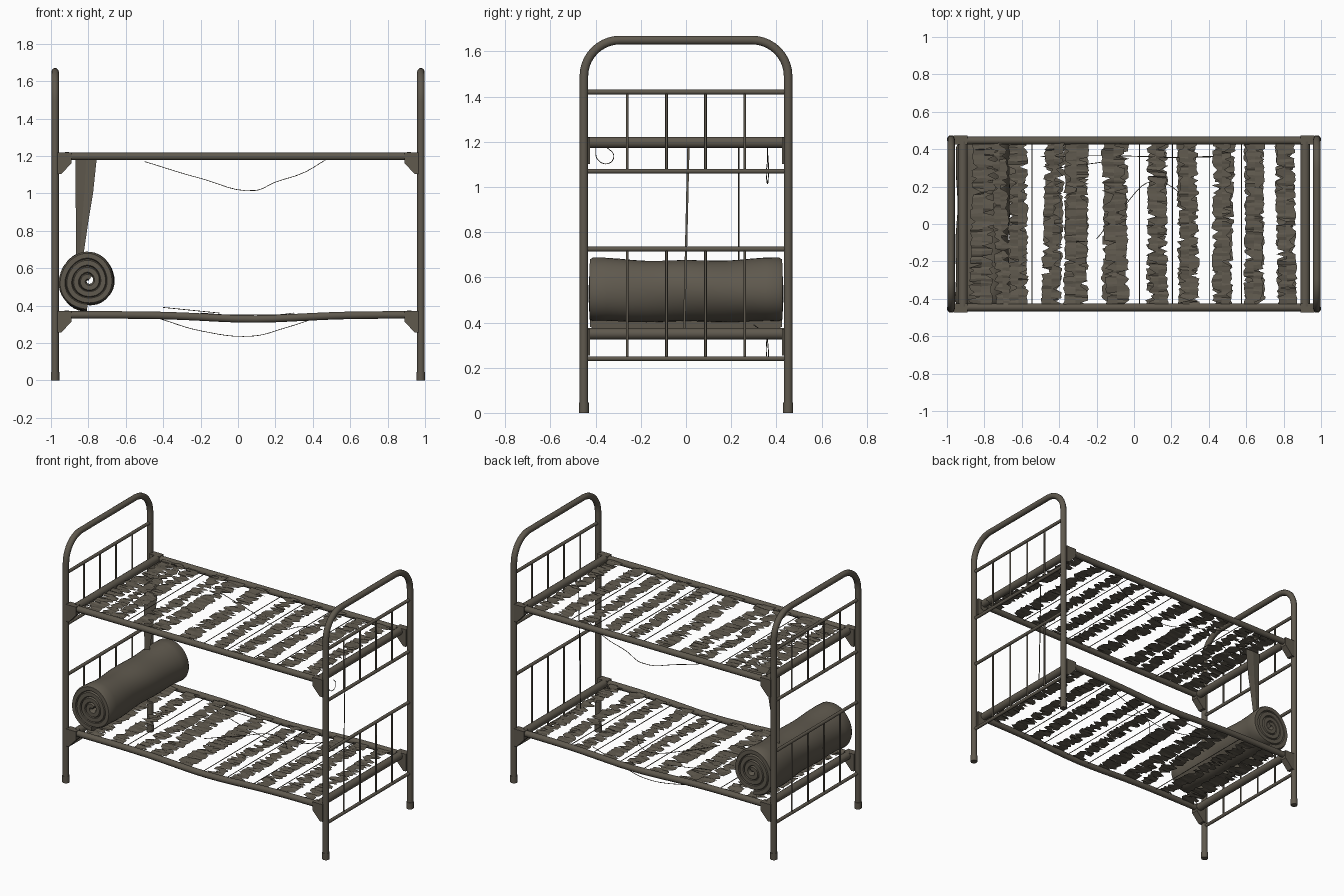
import bpy
import math
import random
from mathutils import Vector

random.seed(4)
if "Cube" in bpy.data.objects:
    bpy.data.objects.remove(bpy.data.objects["Cube"])

metal = bpy.data.materials.new("worn_grey_brown")
metal.use_nodes = True
COLOR = (0.115, 0.1, 0.076, 1)
metal.diffuse_color = COLOR
metal.node_tree.nodes["Principled BSDF"].inputs["Base Color"].default_value = COLOR


def add_mesh(name, verts, faces, smooth=False):
    mesh = bpy.data.meshes.new(name)
    mesh.from_pydata(verts, [], faces)
    mesh.materials.append(metal)
    mesh.update()
    obj = bpy.data.objects.new(name, mesh)
    bpy.context.collection.objects.link(obj)
    if smooth:
        bpy.ops.object.select_all(action="DESELECT")
        obj.select_set(True)
        bpy.context.view_layer.objects.active = obj
        bpy.ops.object.shade_smooth_by_angle(angle=math.radians(50))
    return obj


def tube(name, points, radius, detail=3, smooth_path=False):
    curve = bpy.data.curves.new(name, "CURVE")
    curve.dimensions = "3D"
    curve.bevel_depth = radius
    curve.bevel_resolution = detail
    curve.use_fill_caps = True
    curve.materials.append(metal)
    if smooth_path:
        spline = curve.splines.new("BEZIER")
        spline.bezier_points.add(len(points) - 1)
        for bp, p in zip(spline.bezier_points, points):
            bp.co = p
            bp.handle_left_type = bp.handle_right_type = "AUTO"
        spline.resolution_u = 6
    else:
        spline = curve.splines.new("POLY")
        spline.points.add(len(points) - 1)
        for sp, p in zip(spline.points, points):
            sp.co = (*p, 1)
    for s in curve.splines:
        s.use_smooth = True
    obj = bpy.data.objects.new(name, curve)
    bpy.context.collection.objects.link(obj)
    return obj


def prism(name, outline, y0, y1):
    # extrude an x-z outline along y
    n = len(outline)
    verts = [(x, y, z) for y in (y0, y1) for x, z in outline]
    faces = [list(range(n)), list(range(2 * n - 1, n - 1, -1))]
    faces += [(i, i + n, (i + 1) % n + n, (i + 1) % n) for i in range(n)]
    return add_mesh(name, verts, faces)


END_X, POST_Y, TOP_Z, BEND = 0.978, 0.452, 1.65, 0.16
LEVELS = {"upper": 1.197, "lower": 0.35}


def sag(level, x):
    # the lower bed is bent downwards in the middle
    return -0.022 * math.exp(-((x - 0.08) / 0.35) ** 2) if level == "lower" else 0


# Head and foot ends
for side, end in ((-1, "right"), (1, "left")):
    x = side * END_X
    arch = [(x, -POST_Y, 0)]
    for sy in (-1, 1):
        angles = [math.pi / 2 * i / 10 for i in range(11)]
        if sy == 1:
            angles.reverse()
        arch += [(x, sy * (POST_Y - BEND + BEND * math.cos(a)),
                  TOP_Z - BEND + BEND * math.sin(a)) for a in angles]
    arch.append((x, POST_Y, 0))
    tube(end + "_end_hoop", arch, 0.02)
    for sy in (-1, 1):
        tube(end + "_foot", [(x, sy * POST_Y, 0), (x, sy * POST_Y, 0.045)], 0.023)
    for low, high in ((0.24, 0.725), (1.07, 1.42)):
        for z in (low, high):
            tube(end + "_panel_bar", [(x, -POST_Y, z), (x, POST_Y, z)], 0.011)
        for y in (-0.26, -0.086, 0.086, 0.26):
            tube(end + "_panel_spindle", [(x, y, low), (x, y, high)], 0.006, 2)

# Bed frames with corner brackets
for level, z in LEVELS.items():
    for sy in (-1, 1):
        path = [(i * 0.095, sy * 0.446, z + sag(level, i * 0.095)) for i in range(-10, 11)]
        tube(level + "_side_rail", path, 0.021)
    for sx in (-1, 1):
        tube(level + "_end_rail", [(sx * 0.915, -0.44, z), (sx * 0.915, 0.44, z)], 0.026)
        outline = [(sx * a, z + b) for a, b in
                   ((0.965, 0.022), (0.89, 0.022), (0.89, -0.035), (0.945, -0.095), (0.965, -0.095))]
        for sy in (-1, 1):
            prism(level + "_corner_bracket", outline, sy * 0.425, sy * 0.472)


# Torn cloth straps across each bed
def strap(name, level, x, half):
    rows, verts = 60, []
    skew = random.uniform(-0.012, 0.012)
    for r in range(rows + 1):
        y = -0.435 + 0.87 * r / rows + random.uniform(-0.004, 0.004)
        cx = x + skew * y / 0.435
        offs = []
        for s in (-1, 1):
            edge = half + random.uniform(-0.008, 0.006)
            if random.random() < 0.2:
                edge -= random.uniform(0.015, half * 0.95)
            offs.append(s * edge)
        z = LEVELS[level] + 0.008 + sag(level, x) + 0.004 * math.sin(9 * y + 20 * x)
        for k in (offs[0], 0, offs[1]):
            verts.append((cx + k, y + k * random.uniform(-0.12, 0.12),
                          z + random.uniform(-0.005, 0.005)))
    faces = [(3 * r + c, 3 * r + c + 1, 3 * r + c + 4, 3 * r + c + 3)
             for r in range(rows) for c in (0, 1)]
    add_mesh(name, verts, faces)


CENTERS = (0.813, 0.643, 0.47, 0.293, 0.125, -0.1, -0.31, -0.435, -0.62, -0.81)
for level in LEVELS:
    for x in CENTERS:
        wide = 0.062 if x < -0.7 or -0.32 < x < 0 else 0.05
        shift = random.uniform(-0.012, 0.012) if level == "lower" else 0
        strap(level + "_torn_strap", level, x + shift, wide)
    # thin cords between the straps
    for x in (-0.545, 0.03, 0.205, 0.405, 0.575):
        z = LEVELS[level] + sag(level, x)
        tube(level + "_cross_cord", [(x, -0.44, z), (x, 0.44, z)], 0.0025, 1)
strap("upper_inner_strap", "upper", -0.71, 0.04)

# Rolled mattress: a thick sheet wound in a spiral
H, LENGTH, TURNS, STEPS = 0.021, 0.43, 3.6, 150
ys = [-0.41 + 0.82 * i / 14 for i in range(15)]
section = [(-H, -0.41), (-0.6 * H, -0.425), (0.6 * H, -0.425)]
section += [(H, y) for y in ys]
section += [(0.6 * H, 0.425), (-0.6 * H, 0.425), (-H, 0.41)]
verts, faces, m = [], [], len(section)
for i in range(STEPS + 1):
    t = i / STEPS
    a = 2 * math.pi * TURNS * t + 0.9
    base = 0.012 + 0.126 * t
    for dr, y in section:
        lump = 0.004 * math.sin(3 * a + 7 * y) + 0.004 * math.sin(17 * y + a) - 0.006 * math.cos(4 * y)
        r = base + dr + lump * t + 0.004
        dome = 1 + 0.015 * (1 - t)
        verts.append((-0.8 + r * math.cos(a), y * dome, 0.533 + 1.02 * r * math.sin(a)))
for i in range(STEPS):
    for j in range(m):
        k = (j + 1) % m
        faces.append((i * m + j, i * m + k, (i + 1) * m + k, (i + 1) * m + j))
faces += [list(range(m - 1, -1, -1)), [STEPS * m + j for j in range(m)]]
add_mesh("rolled_mattress", verts, faces, True)

# Loose cloth strip hanging over the roll
strip = [(-0.87, -0.755, 1.19), (-0.868, -0.775, 1.0), (-0.867, -0.8, 0.85), (-0.866, -0.828, 0.66)]
verts, faces = [], []
for i, (x0, x1, z) in enumerate(strip):
    verts += [(x0, 0.23, z), ((x0 + x1) / 2, 0.236, z), (x1, 0.23, z)]
    if i:
        b = 3 * i
        faces += [(b - 3, b - 2, b + 1, b), (b - 2, b - 1, b + 2, b + 1)]
add_mesh("hanging_cloth_strip", verts, faces)

# Narrow ribbon hanging at the other end
add_mesh("hanging_ribbon", [(0.8, 0.006, 1.19), (0.8, 0.016, 1.19), (0.8, -0.003, 0.37), (0.8, -0.013, 0.37)],
         [(0, 1, 2, 3)])

# Loose threads
threads = {
    "upper_sagging_thread": [(-0.5, 0.36, 1.17), (-0.2, 0.365, 1.08), (0.09, 0.36, 1.015),
                             (0.2, 0.355, 1.06), (0.35, 0.36, 1.11), (0.47, 0.36, 1.18)],
    "lower_sagging_thread": [(-0.42, 0.36, 0.33), (-0.2, 0.365, 0.265), (0.08, 0.36, 0.237),
                             (0.25, 0.355, 0.28), (0.45, 0.36, 0.345)],
    "stray_thread": [(-0.2, -0.08, 0.36), (-0.05, 0.1, 0.35), (0.1, 0.23, 0.35), (0.2, 0.2, 0.35),
                     (0.3, 0.1, 0.36)],
    "lifted_thread": [(-0.4, 0.3, 0.39), (-0.25, 0.32, 0.375), (-0.1, 0.34, 0.36)],
    "thread_loop": [(0.96, -0.4, 1.18), (0.96, -0.39, 1.12), (0.96, -0.34, 1.105), (0.96, -0.32, 1.14),
                    (0.96, -0.35, 1.175)],
}
for name, pts in threads.items():
    tube(name, [Vector(p) for p in pts], 0.002, 1, True)
